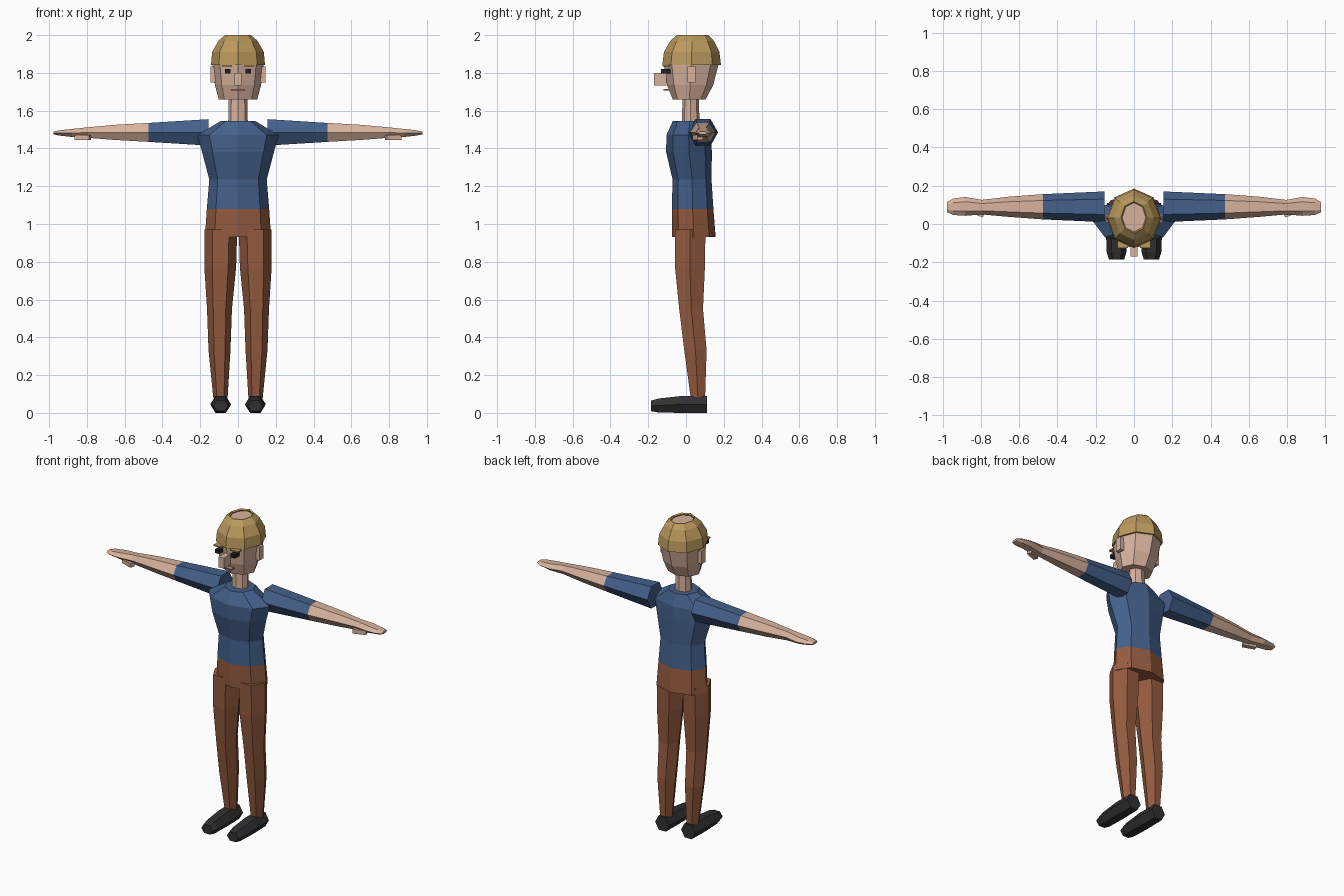
import bpy, bmesh, math
from mathutils import Matrix, Vector


def material(name, rgb):
    m = bpy.data.materials.new(name)
    m.diffuse_color = (*rgb, 1)
    return m


SKIN = material("skin", (0.69, 0.45, 0.34))
BLUE = material("shirt blue", (0.058, 0.118, 0.26))
BROWN = material("trouser brown", (0.30, 0.105, 0.05))
HAIR = material("hair gold", (0.50, 0.325, 0.11))
BLACK = material("shoe black", (0.03, 0.03, 0.032))
EYE = material("eye black", (0.015, 0.015, 0.018))
LIP = material("lip", (0.42, 0.22, 0.16))


def finish(name, bm, mats, mirror):
    bmesh.ops.recalc_face_normals(bm, faces=bm.faces)
    me = bpy.data.meshes.new(name)
    bm.to_mesh(me)
    bm.free()
    for m in mats:
        me.materials.append(m)
    ob = bpy.data.objects.new(name, me)
    bpy.context.collection.objects.link(ob)
    if mirror:
        ob.modifiers.new("mirror", 'MIRROR')
    return ob


def loft(name, axis, sides, rings, mats, split=None, mirror=False, caps=True):
    """Rings are (position, centre u, centre v, half size u, half size v)."""
    bm = bmesh.new()
    peak = max(math.sin(2 * math.pi * i / sides) for i in range(sides))
    loops = []
    for t, cu, cv, ru, rv in rings:
        loop = []
        for i in range(sides):
            a = 2 * math.pi * i / sides
            u, v = cu + ru * math.cos(a), cv + rv * math.sin(a) / peak
            co = {'x': (t, u, v), 'y': (u, t, v), 'z': (u, v, t)}[axis]
            loop.append(bm.verts.new(co))
        loops.append(loop)
    for a, b in zip(loops, loops[1:]):
        for i in range(sides):
            j = (i + 1) % sides
            bm.faces.new((a[i], a[j], b[j], b[i]))
    if caps:
        bm.faces.new(loops[0])
        bm.faces.new(loops[-1])
    # second colour beyond the split position
    if split is not None:
        k = 'xyz'.index(axis)
        for f in bm.faces:
            f.material_index = int(f.calc_center_median()[k] > split)
    return finish(name, bm, mats, mirror)


def box(name, centre, size, mat, mirror=False, turn=0):
    bm = bmesh.new()
    bmesh.ops.create_cube(bm, size=1, matrix=Matrix.Translation(Vector(centre))
                          @ Matrix.Rotation(turn, 4, 'Z') @ Matrix.Diagonal((*size, 1)))
    return finish(name, bm, [mat], mirror)


# Torso: trousers below the hem, shirt above
loft("torso", 'z', 8, [
    (0.93, 0, 0.042, 0.175, 0.115),
    (1.08, 0, 0.035, 0.165, 0.11),
    (1.235, 0, 0.032, 0.152, 0.103),
    (1.38, 0, 0.016, 0.190, 0.121),
    (1.47, 0, 0.014, 0.215, 0.118),
    (1.545, 0, 0.02, 0.092, 0.09)], [BROWN, BLUE], split=1.08)

# Neck and head
loft("neck", 'z', 8, [(1.52, 0, 0.025, 0.052, 0.046),
                      (1.68, 0, 0.025, 0.050, 0.044)], [SKIN])
loft("head", 'z', 8, [
    (1.66, 0, 0.017, 0.102, 0.087),
    (1.735, 0, 0.022, 0.122, 0.122),
    (1.84, 0, 0.027, 0.135, 0.144),
    (1.90, 0, 0.03, 0.128, 0.138),
    (1.955, 0, 0.03, 0.095, 0.110),
    (1.988, 0, 0.035, 0.062, 0.076)], [SKIN])

# Hair shell, open at the crown
hair = loft("hair", 'z', 8, [
    (1.843, 0, 0.03, 0.143, 0.155),
    (1.91, 0, 0.03, 0.137, 0.147),
    (1.97, 0, 0.032, 0.103, 0.115),
    (2.0, 0, 0.035, 0.068, 0.083)], [HAIR], caps=False)
shell = hair.modifiers.new("thickness", 'SOLIDIFY')
shell.thickness = 0.01
shell.offset = -1

# Face
box("nose", (0, -0.137, 1.766), (0.036, 0.066, 0.068), SKIN)
box("eye", (0.055, -0.108, 1.808), (0.03, 0.05, 0.024), EYE, True)
box("eyebrow", (0.058, -0.105, 1.838), (0.055, 0.04, 0.008), HAIR, True)
box("mouth", (0, -0.105, 1.71), (0.075, 0.03, 0.007), LIP)
box("ear", (0.133, 0.03, 1.792), (0.026, 0.042, 0.085), SKIN, True)

# Arms: sleeve, then bare forearm and hand
loft("arm", 'x', 6, [
    (0.155, 0.09, 1.485, 0.080, 0.070),
    (0.475, 0.09, 1.485, 0.066, 0.050),
    (0.65, 0.090, 1.485, 0.053, 0.040),
    (0.795, 0.088, 1.484, 0.038, 0.028),
    (0.88, 0.092, 1.482, 0.049, 0.021),
    (0.945, 0.090, 1.482, 0.043, 0.014),
    (0.977, 0.088, 1.482, 0.026, 0.007)], [BLUE, SKIN], split=0.475, mirror=True)
box("thumb", (0.822, 0.062, 1.458), (0.08, 0.03, 0.027), SKIN, True, turn=0.35)

# Legs
loft("leg", 'z', 6, [
    (0.08, 0.093, 0.063, 0.038, 0.038),
    (0.33, 0.098, 0.05, 0.058, 0.059),
    (0.55, 0.098, 0.027, 0.066, 0.063),
    (0.77, 0.094, 0.021, 0.084, 0.079),
    (0.97, 0.091, 0.022, 0.087, 0.081)], [BROWN], mirror=True)

# Shoes
loft("shoe", 'y', 6, [
    (-0.185, 0.091, 0.037, 0.040, 0.028),
    (-0.145, 0.091, 0.039, 0.052, 0.037),
    (-0.02, 0.092, 0.045, 0.055, 0.045),
    (0.11, 0.092, 0.045, 0.050, 0.045)], [BLACK], mirror=True)
